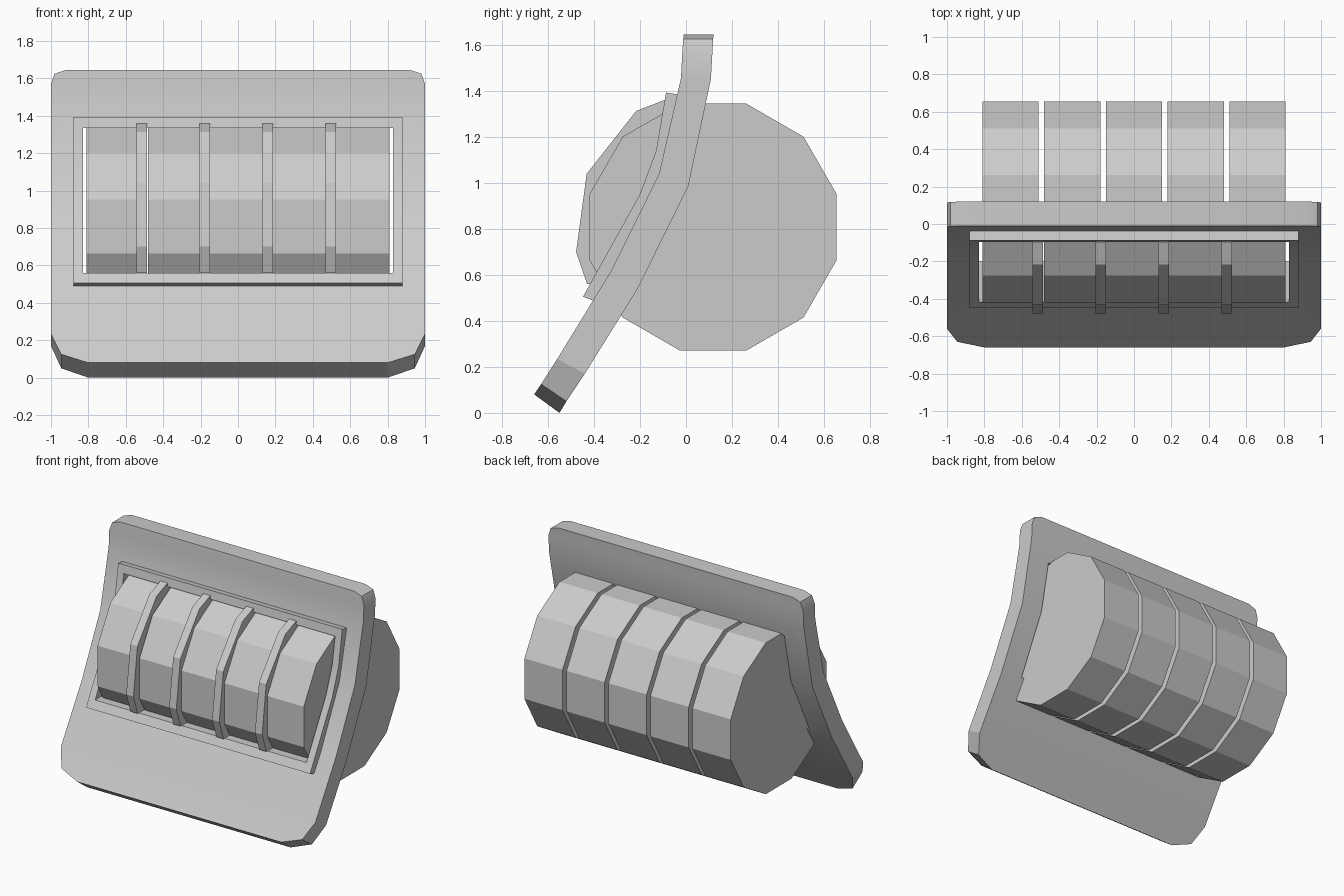
import bpy, bmesh, math

default = bpy.data.objects.get("Cube")
if default:
    bpy.data.objects.remove(default, do_unlink=True)

GREY = 0.6
grey = bpy.data.materials.new("light_grey")
grey.use_nodes = True
grey.diffuse_color = (GREY, GREY, GREY, 1)
grey.node_tree.nodes["Principled BSDF"].inputs["Base Color"].default_value = (GREY, GREY, GREY, 1)


def make(name, bm):
    bmesh.ops.recalc_face_normals(bm, faces=bm.faces)
    mesh = bpy.data.meshes.new(name)
    bm.to_mesh(mesh)
    bm.free()
    mesh.materials.append(grey)
    obj = bpy.data.objects.new(name, mesh)
    bpy.context.collection.objects.link(obj)
    return obj


def loft(name, stations):
    """Skin rings of four points: half width, front (y, z), back (y, z)."""
    bm = bmesh.new()
    rings = []
    for w, (fy, fz), (by, bz) in stations:
        corners = ((-w, fy, fz), (w, fy, fz), (w, by, bz), (-w, by, bz))
        rings.append([bm.verts.new(c) for c in corners])
    for a, b in zip(rings, rings[1:]):
        for i in range(4):
            j = (i + 1) % 4
            bm.faces.new((a[i], a[j], b[j], b[i]))
    bm.faces.new(rings[0])
    bm.faces.new(rings[-1])
    return make(name, bm)


def prism(name, profile, x0, x1):
    """Extrude a closed (y, z) profile along x."""
    bm = bmesh.new()
    face = bm.faces.new([bm.verts.new((x0, y, z)) for y, z in profile])
    ext = bmesh.ops.extrude_face_region(bm, geom=[face])
    verts = [v for v in ext["geom"] if isinstance(v, bmesh.types.BMVert)]
    bmesh.ops.translate(bm, verts=verts, vec=(x1 - x0, 0, 0))
    return make(name, bm)


# Bent face plate with clipped corners
plate = loft("face_plate", [
    (0.92, (-0.01, 1.645), (0.12, 1.645)),
    (0.98, (-0.012, 1.625), (0.118, 1.625)),
    (1.0, (-0.016, 1.57), (0.115, 1.57)),
    (1.0, (-0.022, 1.455), (0.108, 1.45)),
    (1.0, (-0.117, 1.04), (0.01, 0.985)),
    (1.0, (-0.326, 0.617), (-0.21, 0.54)),
    (1.0, (-0.56, 0.235), (-0.44, 0.17)),
    (0.945, (-0.63, 0.125), (-0.52, 0.05)),
    (0.80, (-0.66, 0.08), (-0.55, 0.0)),
])

# Raised rim around the window
rim = loft("window_rim", [
    (0.88, (-0.087, 1.393), (0.0, 1.38)),
    (0.88, (-0.13, 1.14), (-0.05, 1.11)),
    (0.88, (-0.20, 0.952), (-0.12, 0.91)),
    (0.88, (-0.448, 0.505), (-0.365, 0.475)),
])

# Window cut through plate and rim
cutter = prism("window_cutter", [(-1, 0.56), (1, 0.56), (1, 1.335), (-1, 1.335)], -0.83, 0.83)
cutter.hide_render = True
for part in (plate, rim):
    mod = part.modifiers.new("window", "BOOLEAN")
    mod.object = cutter
    mod.operation = "DIFFERENCE"
    mod.solver = "EXACT"
    bpy.ops.object.select_all(action="DESELECT")
    part.select_set(True)
    bpy.context.view_layer.objects.active = part
    bpy.ops.object.modifier_apply(modifier=mod.name)
    bpy.ops.object.shade_smooth_by_angle(angle=math.radians(20))
bpy.data.objects.remove(cutter, do_unlink=True)

# Five twelve-sided number drums
SIDES, RADIUS = 12, 0.556
ring = []
for i in range(SIDES):
    a = math.tau * (i + 0.5) / SIDES
    ring.append((0.118 + RADIUS * math.cos(a), 0.808 + RADIUS * math.sin(a)))
for i in range(5):
    x = (i - 2) * 0.33
    prism(f"drum_{i + 1}", ring, x - 0.15, x + 0.15)

# Divider bars arching over the gaps between drums
arch = [(-0.095, 1.36), (-0.217, 1.313), (-0.432, 1.04), (-0.478, 0.70), (-0.43, 0.56),
        (-0.34, 0.56), (-0.40, 0.68), (-0.40, 0.94), (-0.25, 1.19), (-0.03, 1.33)]
for i in range(4):
    x = -0.515 + i * 0.337
    prism(f"divider_{i + 1}", arch, x - 0.028, x + 0.028)
